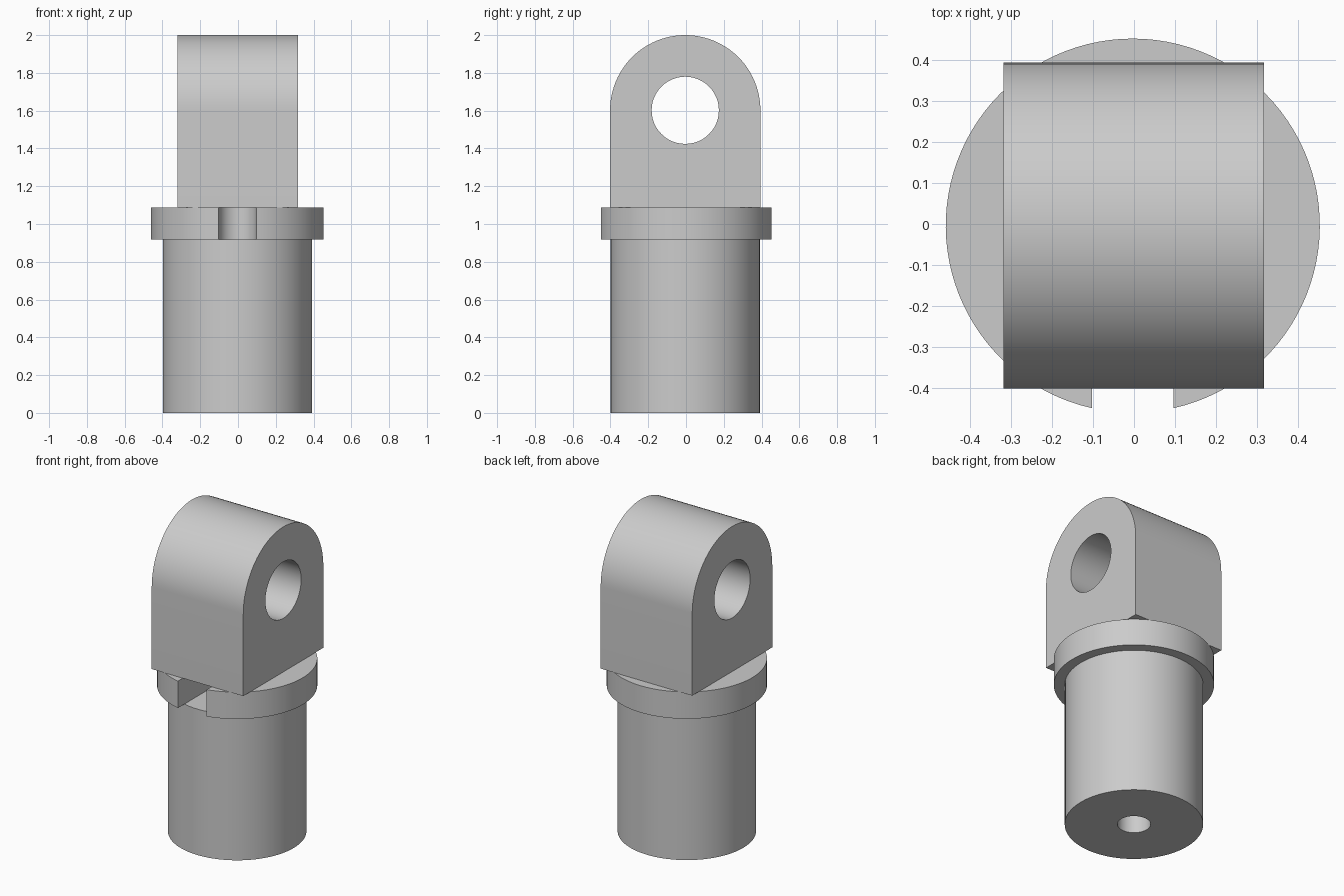
import bpy, bmesh
from math import sin, cos, pi, radians, asin
from mathutils import Matrix

if "Cube" in bpy.data.objects:
    bpy.data.objects.remove(bpy.data.objects["Cube"])

steel = bpy.data.materials.new("light grey metal")
steel.use_nodes = True
GREY = (0.6, 0.6, 0.6, 1)
steel.diffuse_color = GREY
steel.node_tree.nodes["Principled BSDF"].inputs["Base Color"].default_value = GREY


def arc(radius, start, end, steps, centre=(0, 0)):
    """Points from start to end angle, both ends included."""
    angles = [start + (end - start) * i / steps for i in range(steps + 1)]
    return [(centre[0] + radius * cos(a), centre[1] + radius * sin(a)) for a in angles]


def circle(radius, steps, centre=(0, 0)):
    return arc(radius, 0, 2 * pi, steps, centre)[:-1]


def prism(name, loops, depth, placement):
    """Fill an outline (later loops are holes) and extrude it along its normal."""
    bm = bmesh.new()
    for loop in loops:
        verts = [bm.verts.new((u, v, 0)) for u, v in loop]
        for i, vert in enumerate(verts):
            bm.edges.new((vert, verts[i - 1]))
    bmesh.ops.triangle_fill(bm, edges=bm.edges[:], use_beauty=True)
    grown = bmesh.ops.extrude_face_region(bm, geom=bm.faces[:], use_keep_orig=True)
    moved = [g for g in grown["geom"] if isinstance(g, bmesh.types.BMVert)]
    bmesh.ops.translate(bm, verts=moved, vec=(0, 0, depth))
    bmesh.ops.recalc_face_normals(bm, faces=bm.faces[:])
    bm.transform(placement)
    mesh = bpy.data.meshes.new(name)
    bm.to_mesh(mesh)
    bm.free()
    mesh.materials.append(steel)
    obj = bpy.data.objects.new(name, mesh)
    bpy.context.collection.objects.link(obj)
    bpy.ops.object.select_all(action="DESELECT")
    obj.select_set(True)
    bpy.context.view_layer.objects.active = obj
    bpy.ops.object.shade_smooth_by_angle(angle=radians(30))
    return obj


BODY_R, COLLAR_R, SLOT_R, BORE_R = 0.395, 0.457, 0.1, 0.095
COLLAR_Z, BLOCK_Z, EYE_Z = 0.918, 1.087, 1.602
OFFSET = (-0.003, -0.004)


def upright(z):
    return Matrix.Translation((*OFFSET, z))


# Shank with a bore up its middle
prism("shank", [circle(BODY_R, 72), circle(BORE_R, 32)], COLLAR_Z, upright(0))

# Collar with a round-ended slot open to the front
half = asin(SLOT_R / COLLAR_R)
rim = arc(COLLAR_R, -pi / 2 + half, 1.5 * pi - half, 96)
slot_end = arc(SLOT_R, pi, 0, 20)
prism("slotted_collar", [rim + slot_end], BLOCK_Z - COLLAR_Z, upright(COLLAR_Z))

# Eye block: round-topped profile in the y-z plane, extruded along x
EYE_R = 2 - EYE_Z
foot = BLOCK_Z - EYE_Z
profile = arc(EYE_R, 0, pi, 48) + [(-EYE_R, foot), (EYE_R, foot)]
sideways = Matrix(((0, 0, 1, -0.319), (1, 0, 0, OFFSET[1]), (0, 1, 0, EYE_Z), (0, 0, 0, 1)))
prism("eye_block", [profile, circle(0.178, 48)], 0.637, sideways)
